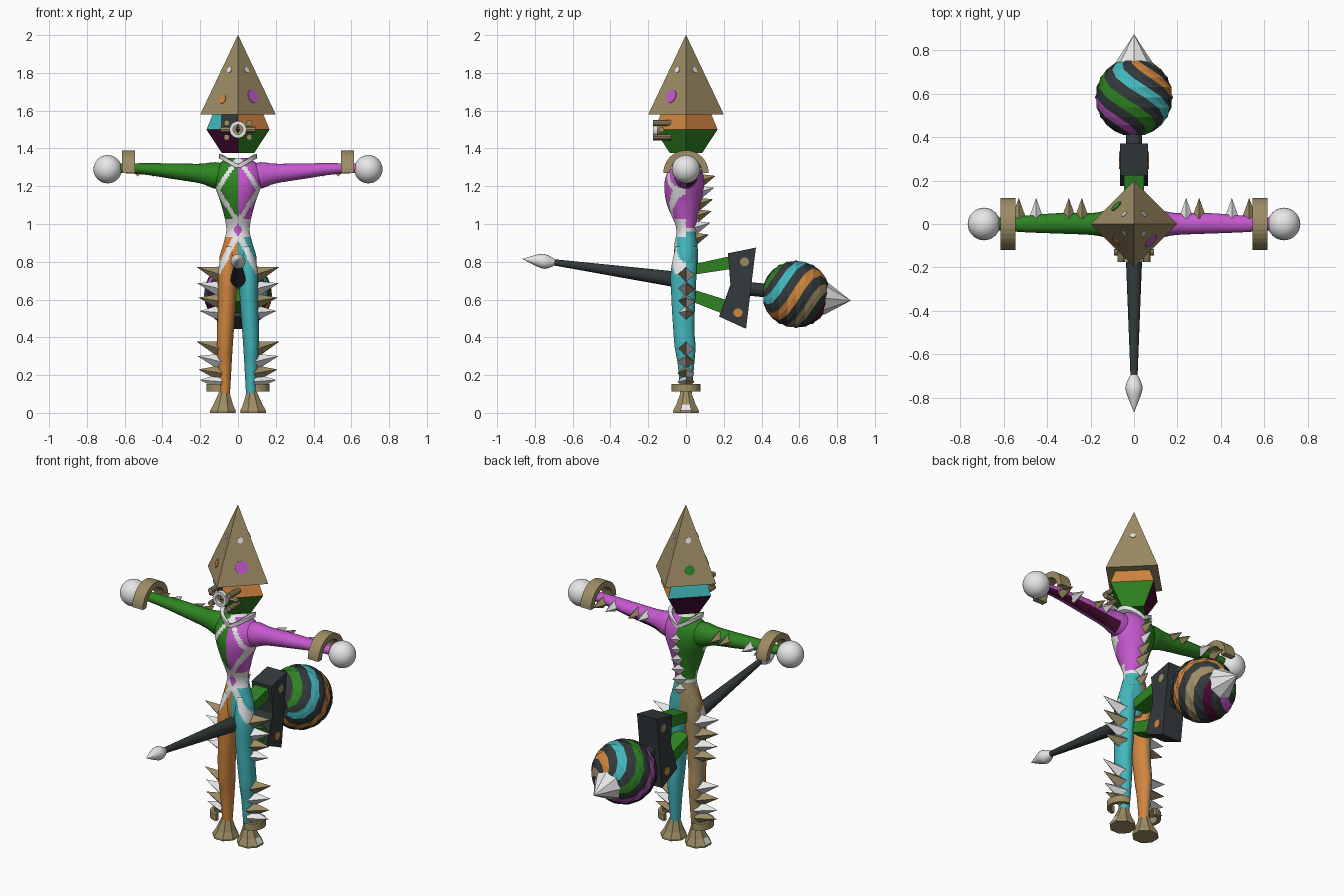
import bpy, bmesh
from math import pi, sin, cos, floor
from mathutils import Vector, Matrix

old = bpy.data.objects.get("Cube")
if old:
    bpy.data.objects.remove(old)

PALETTE = {
    "tan": (.34, .265, .13), "white": (.8, .8, .8), "green": (.028, .23, .016),
    "magenta": (.56, .1, .62), "orange": (.64, .24, .05), "teal": (.055, .47, .5),
    "charcoal": (.033, .042, .045), "maroon": (.07, .004, .035),
}
MATS = {}
for key, rgb in PALETTE.items():
    m = bpy.data.materials.new(key)
    m.use_nodes = True
    m.diffuse_color = (*rgb, 1)
    m.node_tree.nodes["Principled BSDF"].inputs["Base Color"].default_value = (*rgb, 1)
    m.roughness = .7
    MATS[key] = m


def finish(name, bm, rule, smooth=False):
    """Colour faces by a name or a rule(centre, normal) and link the object."""
    bmesh.ops.recalc_face_normals(bm, faces=bm.faces)
    used = []
    for f in bm.faces:
        key = rule if isinstance(rule, str) else rule(f.calc_center_median(), f.normal)
        if key not in used:
            used.append(key)
        f.material_index = used.index(key)
        f.smooth = smooth
    me = bpy.data.meshes.new(name)
    bm.to_mesh(me)
    bm.free()
    for key in used:
        me.materials.append(MATS[key])
    ob = bpy.data.objects.new(name, me)
    bpy.context.collection.objects.link(ob)
    return ob


def bridge(bm, rings, caps=True):
    n = len(rings[0])
    for a, b in zip(rings, rings[1:]):
        for j in range(n):
            k = (j + 1) % n
            bm.faces.new((a[j], a[k], b[k], b[j]))
    if caps:
        bm.faces.new(rings[0])
        bm.faces.new(rings[-1])


def loft(name, rows, rule, n=24, axis="z", steps=1, phase=0, smooth=False, cut=None):
    """Rows are (position on axis, centre 1, centre 2, radius 1, radius 2)."""
    rows = [Vector(r) for r in rows]
    path = []
    for i in range(len(rows) - 1):
        p, q = rows[i], rows[i + 1]
        mp = (q - rows[max(i - 1, 0)]) / 2
        mq = (rows[min(i + 2, len(rows) - 1)] - p) / 2
        for s in range(steps):
            t = s / steps
            path.append(p + mp * t + (3 * (q - p) - 2 * mp - mq) * t**2
                        + (2 * (p - q) + mp + mq) * t**3)
    path.append(rows[-1])
    bm = bmesh.new()
    rings = []
    for t, c, d, r, q in path:
        ring = []
        for j in range(n):
            a = 2 * pi * j / n + phase
            u, v = c + r * cos(a), d + q * sin(a)
            ring.append(bm.verts.new({"x": (t, u, v), "y": (u, t, v), "z": (u, v, t)}[axis]))
        rings.append(ring)
    bridge(bm, rings)
    if cut is not None:
        bmesh.ops.bisect_plane(bm, geom=bm.verts[:] + bm.edges[:] + bm.faces[:],
                               plane_co=(cut, 0, 0), plane_no=(1, 0, 0))
    return finish(name, bm, rule, smooth)


def cone(bm, base, direction, length, r1, r2=0, n=4):
    d = Vector(direction).normalized()
    rot = d.to_track_quat("Z", "Y").to_matrix().to_4x4()
    bmesh.ops.create_cone(bm, cap_ends=True, segments=n, radius1=r1, radius2=r2, depth=length,
                          matrix=Matrix.Translation(Vector(base) + d * length / 2) @ rot)


def rod(name, base, direction, length, r1, r2, rule, n=16):
    bm = bmesh.new()
    cone(bm, base, direction, length, r1, r2, n)
    return finish(name, bm, rule)


def prism(name, outline, half, rule):
    bm = bmesh.new()
    bridge(bm, [[bm.verts.new((x, y, z)) for y, z in outline] for x in (-half, half)])
    return finish(name, bm, rule)


def half_ring(name, point, r_in, r_out, width):
    bm = bmesh.new()
    corners = [(r_in, -width), (r_out, -width), (r_out, width), (r_in, width)]
    bridge(bm, [[bm.verts.new(point(pi * i / 16, r, h)) for r, h in corners] for i in range(17)])
    finish(name, bm, "tan")


# Suit colouring: quartered colours with painted lozenge bands on the front
def suit(c, n):
    x, z = abs(c.x), c.z
    if c.y < 0:
        if z > 1.02 and abs(x - .11 * (1 - abs(z - 1.18) / .17)) < .014:
            return "white"
        if .93 < z <= 1.02:
            return "magenta" if x / .026 + abs(z - .97) / .038 < 1 else "white"
        if .74 < z <= .93 and abs(x - (.95 - z) * .52) < .018:
            return "white"
    elif abs(z - .97) < .012:
        return "white"
    if z > .97:
        return "magenta" if c.x > 0 else "green"
    if c.x > 0:
        return "teal"
    return "tan" if n.x < .1 and n.y > .05 else "orange"


def sleeve(c, n):
    if c.x < 0:
        return "green"
    return "maroon" if n.y > .1 and n.z < -.2 and c.x > .13 else "magenta"


loft("torso", [(.71, 0, 0, .03, .04), (.76, 0, 0, .085, .06), (.82, 0, 0, .098, .064),
               (.9, 0, 0, .076, .06), (.98, 0, 0, .062, .052), (1.1, 0, -.012, .088, .088),
               (1.2, 0, -.01, .122, .105), (1.27, 0, -.005, .13, .095),
               (1.32, 0, 0, .1, .07), (1.35, 0, 0, .05, .045)],
     suit, n=72, steps=10, smooth=True)

for s, side in ((1, "left"), (-1, "right")):
    # Limbs
    loft(side + "_leg", [(.88, s * .04, 0, .035, .055), (.75, s * .055, -.012, .05, .068),
                         (.6, s * .058, -.014, .048, .063), (.45, s * .066, -.012, .045, .056),
                         (.35, s * .07, -.005, .042, .055), (.25, s * .07, 0, .036, .043),
                         (.09, s * .07, 0, .027, .029)],
         suit, n=40, steps=10, smooth=True)
    loft(side + "_arm", [(s * .04, 0, 1.25, .06, .06), (s * .12, 0, 1.257, .062, .07),
                         (s * .2, 0, 1.267, .05, .052), (s * .35, .003, 1.28, .047, .041),
                         (s * .5, 0, 1.292, .038, .03), (s * .64, 0, 1.295, .028, .024)],
         sleeve, n=24, axis="x", steps=4, smooth=True)
    bm = bmesh.new()
    bmesh.ops.create_uvsphere(bm, u_segments=32, v_segments=16, radius=.075,
                              matrix=Matrix.Translation((s * .69, 0, 1.29)))
    finish(side + "_hand", bm, "white", True)
    # Flared feet with a white patch on the outer side
    loft(side + "_foot", [(0, s * .08, 0, .073, .073), (.012, s * .08, 0, .074, .074),
                          (.045, s * .078, 0, .055, .055), (.11, s * .073, 0, .03, .03)],
         lambda c, n: "white" if n.x * s > .85 and c.z < .04 and n.z > .2 else "tan",
         n=8, phase=pi / 8)
    # Open cuffs
    half_ring(side + "_bracelet",
              lambda a, r, h: (s * .58 + h, r * cos(a), 1.27 + r * sin(a)), .085, .12, .035)
    half_ring(side + "_anklet",
              lambda a, r, h: (s * (.092 + r * sin(a)), r * cos(a), .132 + h), .055, .076, .02)
    # Leg spikes, chequered front to back
    for part, heights in (("thigh", (.73, .655, .59, .53)), ("shin", (.335, .27, .21, .165))):
        for i, z in enumerate(heights):
            bm = bmesh.new()
            cone(bm, (s * .085, 0, z), (s, 0, .32 - i * .08), .142 - i * .008, .046)
            finish(f"{side}_{part}_spike_{i}", bm,
                   lambda c, n: "tan" if (c.y < 0) == (i % 2 == 0) else "white")
    # Arm spikes
    for i, x in enumerate((.24, .3, .45, .53)):
        bm = bmesh.new()
        cone(bm, (s * x, .025, 1.285), (0, 1, 0), .095, .034)
        finish(f"{side}_arm_spike_{i}", bm,
               "white" if i == 2 or (i == 0 and s > 0) else "tan")

# Spine spikes, white on one half and tan on the other
for i in range(6):
    bm = bmesh.new()
    z = 1.24 - i * .062
    cone(bm, (0, .075 - i * .007, z - .01), (0, 1, .3), .085, .037)
    finish(f"spine_spike_{i}", bm,
           lambda c, n: "white" if c.x < 0 or i % 3 == 1 else "tan")

# Pointed collar around the neck
loft("neck", [(1.29, 0, 0, .08, .065), (1.345, 0, 0, .06, .05)], "tan", n=16)
bm = bmesh.new()
rings = []
for r, lift in ((.078, 0), (.1, .01), (.102, .034), (.08, .03)):
    rings.append([bm.verts.new((r * cos(2 * pi * j / 24), r * .85 * sin(2 * pi * j / 24),
                                1.282 + lift + .055 * abs(cos(2 * pi * j / 24))))
                  for j in range(24)])
bridge(bm, rings + rings[:1], caps=False)
finish("collar", bm, "white")


# Diamond head
def head_colour(c, n):
    if c.x > 0:
        return "orange" if c.z > 1.5 else "green"
    if c.z > 1.5:
        return "charcoal" if c.y < 0 and c.x > -.09 else "teal"
    return "maroon"


loft("head", [(1.375, 0, 0, .085, .085), (1.5, 0, 0, .167, .167), (1.59, 0, 0, .13, .13)],
     head_colour, n=4, cut=-.09)

# Pyramid hat and its spots
loft("hat", [(1.58, 0, 0, .2, .2), (2, 0, 0, .0005, .0005)], "tan", n=4)
spots = [(sx, sy, 1.815, .016, "white") for sx in (1, -1) for sy in (1, -1)]
spots += [(1, -1, 1.675, .036, "magenta"), (-1, -1, 1.66, .024, "orange"),
          (-1, 1, 1.66, .028, "green")]
for i, (sx, sy, z, r, colour) in enumerate(spots):
    off = .1 * (1 - (z - 1.58) / .42)
    rod(f"hat_spot_{i}", (sx * off, sy * off, z), (sx, sy, .476), .004, r, r, colour, 12)

# Mouthpiece with surrounding prongs
rod("mouthpiece_tube", (0, -.08, 1.5), (0, -1, 0), .075, .025, .03, "tan")
bm = bmesh.new()
rings = []
for r, y in ((.026, -.15), (.045, -.15), (.045, -.175), (.026, -.175)):
    rings.append([bm.verts.new((r * cos(pi * j / 10), y, 1.5 + r * sin(pi * j / 10)))
                  for j in range(20)])
bridge(bm, rings + rings[:1], caps=False)
finish("mouthpiece_ring", bm, "white")
for s in (1, -1):
    rod(f"mouth_arm_{s}", (s * .03, -.13, 1.5), (s, 0, 0), .062, .015, .015, "tan", 8)
    for t in (1, -1):
        rod(f"prong_{s}_{t}", (s * .06, -.08, 1.497 + t * .038), (0, -1, 0),
            .095, .016, .016, "tan", 10)

# Long front pole with a teardrop tip
rod("pole", (0, -.04, .705), (0, -.68, .095), .7, .042, .015, "charcoal")
loft("pole_tip", [(-.69, 0, .797, .014, .014), (-.73, 0, .8, .034, .034),
                  (-.76, 0, .803, .039, .039), (-.8, 0, .808, .027, .027),
                  (-.865, 0, .815, .001, .001)],
     "white", n=16, axis="y", steps=3, smooth=True)

# Rear bracket with green struts
prism("upper_strut", [(.03, .73), (.03, .785), (.26, .835), (.26, .765)], .045, "green")
prism("lower_strut", [(.03, .59), (.03, .655), (.24, .59), (.22, .515)], .045, "green")
prism("bracket", [(.222, .845), (.37, .875), (.318, .445), (.175, .51), (.235, .68)],
      .065, "charcoal")
for s in (1, -1):
    rod(f"upper_rivet_{s}", (s * .063, .31, .8), (s, 0, 0), .005, .024, .024, "tan", 10)
    rod(f"lower_rivet_{s}", (s * .063, .275, .53), (s, 0, 0), .005, .024, .024, "orange", 10)
rod("ball_stem", (0, .3, .66), (0, 1, -.1), .15, .036, .036, "charcoal", 12)

# Swirled ball: the mesh twists so the stripes follow its columns
CENTRE, RADIUS, TWIST = Vector((0, .583, .628)), .18, .11
SWIRL = ("green", "magenta", "maroon", "tan", "orange", "teal")
bm = bmesh.new()
rings, stripe = [], []
for i in range(1, 12):
    y = -RADIUS * cos(pi * i / 12)
    r = RADIUS * sin(pi * i / 12)
    angles = [2 * pi * j / 24 + y / TWIST for j in range(24)]
    rings.append([bm.verts.new(CENTRE + Vector((r * cos(a), y, r * sin(a)))) for a in angles])
bridge(bm, rings)
for f in bm.faces:
    stripe.append("charcoal")
for k in range(10 * 24):
    column = k % 24
    phase = (column - 7) % 24
    if phase % 4 < 2:
        stripe[k] = SWIRL[phase // 4]
pick = iter(stripe)
finish("swirl_ball", bm, lambda c, n: next(pick))
rod("ball_point", (0, .735, .607), (0, 1, -.09), .137, .09, .001, "white", 8)
